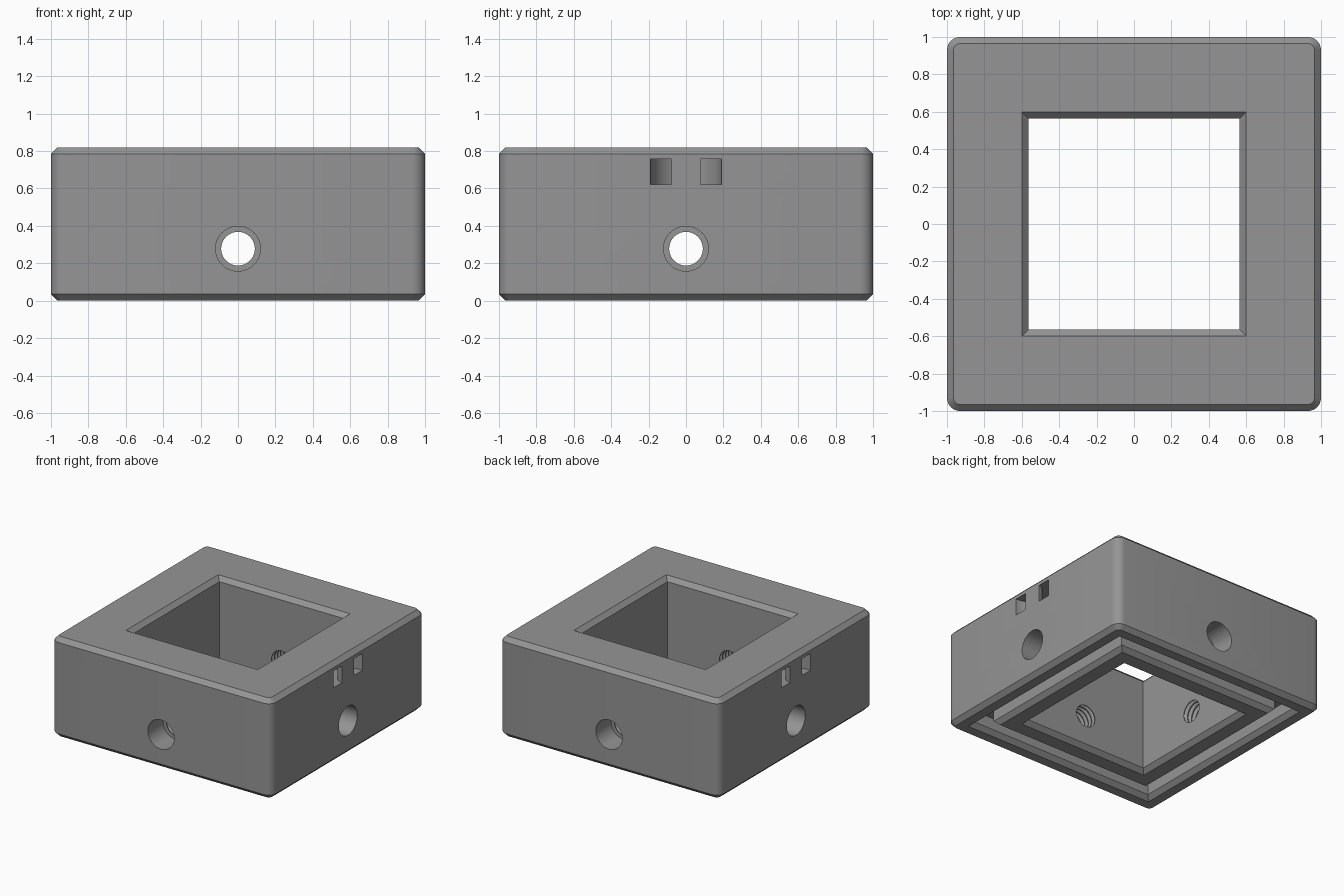
import bpy, bmesh, math
from mathutils import Matrix, Vector

if "Cube" in bpy.data.objects:
    bpy.data.objects.remove(bpy.data.objects["Cube"])

TOP, CH = 0.82, 0.035          # body height, chamfer size

grey = bpy.data.materials.new("mid_grey")
grey.diffuse_color = (0.30, 0.30, 0.30, 1)
grey.use_nodes = True
grey.node_tree.nodes["Principled BSDF"].inputs["Base Color"].default_value = grey.diffuse_color


def square(h, z, r=0.0, seg=6):
    """Square ring of half-width h, with optional rounded corners."""
    if r == 0:
        return [(h, h, z), (-h, h, z), (-h, -h, z), (h, -h, z)]
    pts = []
    for q in range(4):
        mid = math.radians(45 + 90 * q)
        cx = math.copysign(h - r, math.cos(mid))
        cy = math.copysign(h - r, math.sin(mid))
        for i in range(seg + 1):
            a = math.radians(90 * q + 90 * i / seg)
            pts.append((cx + r * math.cos(a), cy + r * math.sin(a), z))
    return pts


def circle(r, z, seg=64):
    return [(r * math.cos(2 * math.pi * i / seg),
             r * math.sin(2 * math.pi * i / seg), z) for i in range(seg)]


def loft(name, rings, closed=False, matrix=Matrix()):
    """Bridge a stack of rings; cap the ends or join last to first."""
    bm = bmesh.new()
    loops = [[bm.verts.new(matrix @ Vector(p)) for p in ring] for ring in rings]
    pairs = list(zip(loops, loops[1:]))
    if closed:
        pairs.append((loops[-1], loops[0]))
    else:
        bm.faces.new(loops[0])
        bm.faces.new(loops[-1])
    for a, b in pairs:
        for i in range(len(a)):
            j = (i + 1) % len(a)
            bm.faces.new((a[i], a[j], b[j], b[i]))
    bmesh.ops.recalc_face_normals(bm, faces=bm.faces)
    mesh = bpy.data.meshes.new(name)
    bm.to_mesh(mesh)
    bm.free()
    mesh.materials.append(grey)
    obj = bpy.data.objects.new(name, mesh)
    bpy.context.collection.objects.link(obj)
    return obj


# Chamfered outer block with rounded vertical edges
body = loft("housing", [
    square(1 - CH, 0, 0.035), square(1, CH, 0.07),
    square(1, TOP - CH, 0.07), square(1 - CH, TOP, 0.035)])

cutters = []

# Square shaft, flared at both ends
cutters.append(loft("shaft_cutter", [
    square(0.665, -0.065), square(0.565, CH),
    square(0.565, TOP - CH), square(0.665, TOP + 0.065)]))

# Chamfered square groove in the underside
groove = [(0.92, -CH), (0.85, CH), (0.85, 0.13),
          (0.75, 0.13), (0.75, CH), (0.68, -CH)]
cutters.append(loft("groove_cutter", [square(h, z) for h, z in groove], True))

# Threaded screw holes with a wider bore outside, one per side
turns, start, end = 6, 0.565, 0.80
pitch = (end - start) / turns
profile = [(0.09, 0.50)]
for i in range(turns):
    t = start + i * pitch
    profile += [(0.09, t + 0.1 * pitch), (0.114, t + 0.5 * pitch),
                (0.09, t + 0.9 * pitch)]
profile += [(0.09, end), (0.12, end), (0.12, 1.1)]
for side in range(4):
    m = (Matrix.Translation((0, 0, 0.278))
         @ Matrix.Rotation(side * math.pi / 2, 4, 'Z')
         @ Matrix.Rotation(math.pi / 2, 4, 'Y'))
    cutters.append(loft("screw_hole_cutter",
                        [circle(r, t, 48) for r, t in profile], False, m))

# Curved tie channels on the left and right sides
channel = [(0.077, 0.62), (0.19, 0.62), (0.19, 0.757), (0.077, 0.757)]
for x in (-1, 1):
    cutters.append(loft("tie_channel_cutter", [circle(r, z) for r, z in channel],
                        True, Matrix.Translation((x, 0, 0))))

# Cut everything out of the block
bpy.context.view_layer.objects.active = body
body.select_set(True)
for cutter in cutters:
    mod = body.modifiers.new("cut", 'BOOLEAN')
    mod.operation, mod.solver, mod.object = 'DIFFERENCE', 'EXACT', cutter
    bpy.ops.object.modifier_apply(modifier=mod.name)
    bpy.data.objects.remove(cutter)

bpy.ops.object.shade_smooth_by_angle(angle=math.radians(30))
